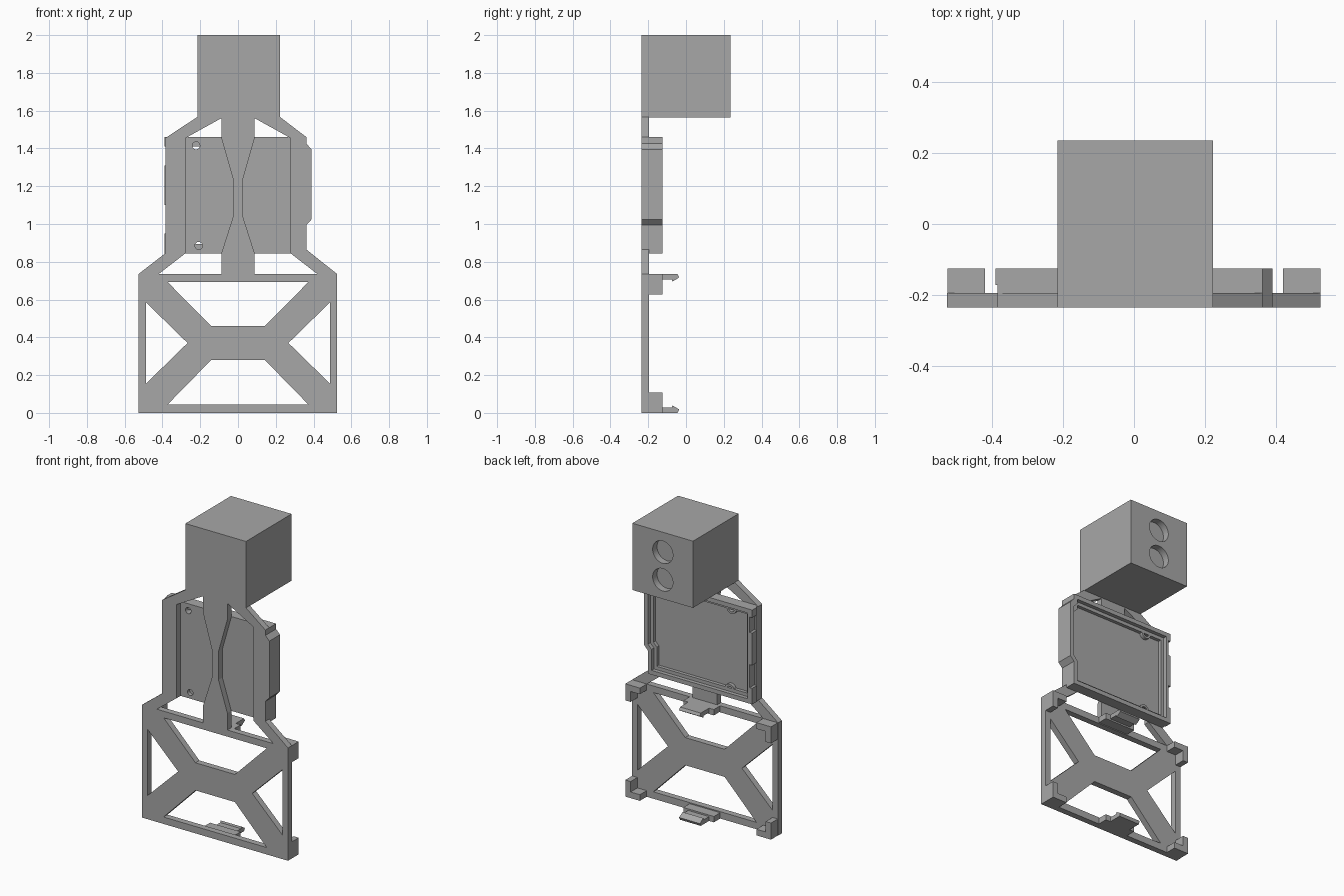
import bpy
import bmesh
from math import cos, sin, tau
from mathutils import Matrix, Vector

cube = bpy.data.objects.get("Cube")
if cube:
    bpy.data.objects.remove(cube, do_unlink=True)

GREY = (0.39, 0.39, 0.39, 1)
grey = bpy.data.materials.new("plain grey")
grey.use_nodes = True
grey.diffuse_color = GREY
grey.node_tree.nodes["Principled BSDF"].inputs["Base Color"].default_value = GREY

FRONT, PLATE, RIM = -0.235, -0.195, -0.125   # depth layers along y


def prism(name, outline, start, end, holes=(), axis="Y"):
    """Extrude a flat outline with holes: (x, z) along y, or (y, z) along x."""
    bm = bmesh.new()
    for loop in (outline, *holes):
        verts = [bm.verts.new((a, start, b) if axis == "Y" else (start, a, b)) for a, b in loop]
        for i, v in enumerate(verts):
            bm.edges.new((verts[i - 1], v))
    normal = (0, 1, 0) if axis == "Y" else (1, 0, 0)
    bmesh.ops.triangle_fill(bm, edges=bm.edges[:], use_beauty=True, normal=normal)
    ext = bmesh.ops.extrude_face_region(bm, geom=bm.faces[:])
    moved = [g for g in ext["geom"] if isinstance(g, bmesh.types.BMVert)]
    bmesh.ops.translate(bm, verts=moved, vec=Vector(normal) * (end - start))
    bmesh.ops.recalc_face_normals(bm, faces=bm.faces[:])
    bmesh.ops.dissolve_limit(bm, angle_limit=0.01, verts=bm.verts[:], edges=bm.edges[:])
    mesh = bpy.data.meshes.new(name)
    bm.to_mesh(mesh)
    bm.free()
    mesh.materials.append(grey)
    obj = bpy.data.objects.new(name, mesh)
    bpy.context.collection.objects.link(obj)
    return obj


def flip(points):
    return [(-x, z) for x, z in points]


def rect(x0, x1, z0, z1):
    return [(x0, z0), (x1, z0), (x1, z1), (x0, z1)]


def circle(x, z, r, n=32):
    return [(x + r * cos(tau * i / n), z + r * sin(tau * i / n)) for i in range(n)]


def inset(points, d):
    """Shrink a loop towards the middle of its bounds by d on every side."""
    xs, zs = [p[0] for p in points], [p[1] for p in points]
    cx, cz = (min(xs) + max(xs)) / 2, (min(zs) + max(zs)) / 2
    sx, sz = 1 - d / (max(xs) - cx), 1 - d / (max(zs) - cz)
    return [(cx + (x - cx) * sx, cz + (z - cz) * sz) for x, z in points]


# Head box with two round blind holes in its back
head = prism("head_box", rect(-0.215, 0.222, 1.565, 2), FRONT, 0.235)
for z in (1.69, 1.87):
    cutter = prism("hole_cutter", circle(0.003, z, 0.073, 48), 0.19, 0.3)
    cutter.hide_render = True
    mod = head.modifiers.new("hole", "BOOLEAN")
    mod.operation, mod.solver, mod.object = "DIFFERENCE", "EXACT", cutter
    bpy.context.view_layer.objects.active = head
    bpy.ops.object.modifier_apply(modifier=mod.name)
    bpy.data.objects.remove(cutter, do_unlink=True)

# Flat front frame with its windows
bump = [(0.362, 0.995), (0.39, 1.025), (0.39, 1.395), (0.362, 1.425)]
frame = [(-0.527, 0), (0.525, 0), (0.525, 0.735), (0.362, 0.865), *bump, (0.362, 1.46),
         (0.222, 1.567), (-0.215, 1.567), (-0.385, 1.455), (-0.385, 0.845), (-0.527, 0.735)]
upper = [(0.088, 1.56), (0.278, 1.455), (0.278, 0.845), (0.42, 0.735), (0.088, 0.735),
         (0.088, 0.845), (0.024, 1.045), (0.024, 1.23), (0.088, 1.455)]
side = [(0.487, 0.155), (0.487, 0.585), (0.267, 0.37)]
top_gap = [(-0.372, 0.692), (0.372, 0.692), (0.142, 0.46), (-0.142, 0.46)]
low_gap = [(-0.372, 0.045), (0.372, 0.045), (0.142, 0.28), (-0.142, 0.28)]
prism("front_frame", frame, FRONT, PLATE,
      [upper, flip(upper), side, flip(side), top_gap, low_gap])

# Tray on the back: floor, outer wall with side tabs, inner ledge
base = [(-0.385, 0.845), (0.362, 0.845), *bump, (0.362, 1.46), (-0.385, 1.46)]
screws = [(-0.222, 1.415), (-0.208, 0.885)]
prism("tray_floor", base, PLATE, -0.172, [circle(x, z, 0.02) for x, z in screws])

wall = [(0.362, 0.845), *bump, (0.362, 1.46)]
for low, high in ((1.41, 1.46), (1.1, 1.31), (0.845, 0.95)):
    wall += [(-0.372, high), (-0.39, high), (-0.39, low), (-0.372, low)]
wall = [p for p in wall if p not in ((-0.372, 1.46), (-0.372, 0.845))]
prism("tray_wall", wall, -0.172, RIM, [inset(base, 0.028)])
prism("tray_ledge", inset(base, 0.028), -0.172, -0.15, [inset(base, 0.05)])
for i, (x, z) in enumerate(screws):
    prism(f"screw_boss_{i + 1}", circle(x, z, 0.034), -0.172, -0.15, [circle(x, z, 0.02)])

# L-shaped corner brackets on the lower frame
corner = [(0.525, 0), (0.525, 0.108), (0.487, 0.108), (0.487, 0.04), (0.42, 0.04), (0.42, 0)]
for sx, x_name in ((1, "left"), (-1, "right")):
    for up, z_name in ((False, "lower"), (True, "upper")):
        shape = [(sx * x, 0.735 - z if up else z) for x, z in corner]
        prism(f"{z_name}_{x_name}_bracket", shape, PLATE, RIM)

# Snap clips in the middle of the lower and upper rails
hook = [(PLATE, 0), (-0.045, 0), (-0.036, 0.018), (-0.072, 0.04), (-0.076, 0.028), (PLATE, 0.028)]
for up, name in ((False, "lower"), (True, "upper")):
    shape = [(y, 0.735 - z if up else z) for y, z in hook]
    prism(f"{name}_clip", shape, -0.075, 0.075, axis="X")
    z0, z1 = (0.697, 0.735) if up else (0, 0.038)
    prism(f"{name}_clip_base", rect(-0.11, 0.11, z0, z1), PLATE, -0.13)
